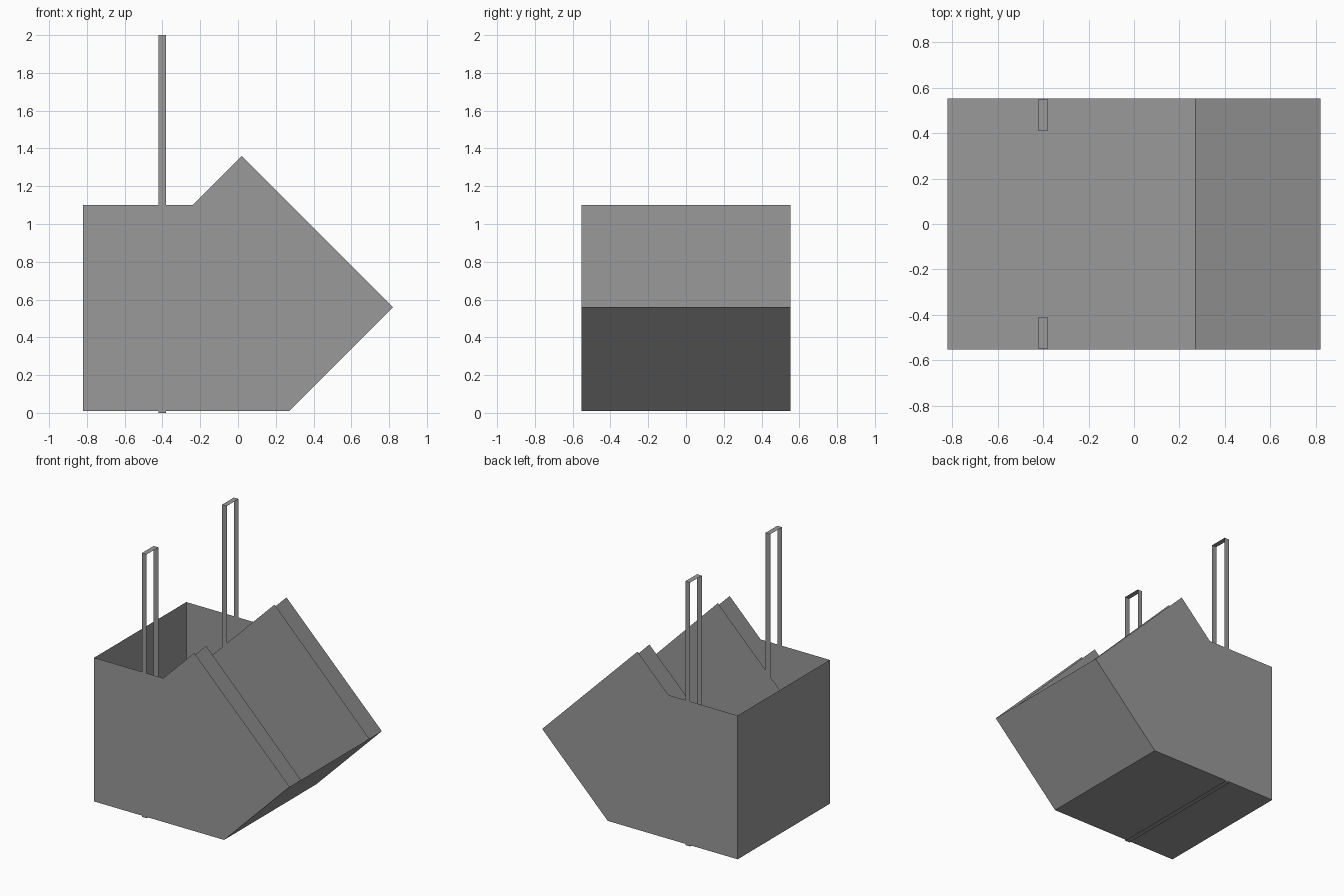
import bpy

if "Cube" in bpy.data.objects:
    bpy.data.objects.remove(bpy.data.objects["Cube"])

grey = bpy.data.materials.new("mid grey")
grey.diffuse_color = (0.32, 0.32, 0.32, 1)
grey.use_nodes = True
grey.node_tree.nodes["Principled BSDF"].inputs["Base Color"].default_value = grey.diffuse_color


def sheet(name, *polygons):
    """Thin unthickened sheet made of one or more flat polygons."""
    verts, faces = [], []
    for poly in polygons:
        faces.append(range(len(verts), len(verts) + len(poly)))
        verts += poly
    mesh = bpy.data.meshes.new(name)
    mesh.from_pydata(verts, [], [list(f) for f in faces])
    mesh.materials.append(grey)
    obj = bpy.data.objects.new(name, mesh)
    bpy.context.collection.objects.link(obj)
    return obj


def upright(profile, y):
    """Flat panel in the xz plane."""
    return [(x, y, z) for x, z in profile]


def across(a, b, y0, y1):
    """Rectangle swept along y between two xz points."""
    return [(a[0], y0, a[1]), (b[0], y0, b[1]), (b[0], y1, b[1]), (a[0], y1, a[1])]


W, INNER = 0.552, 0.41          # outer and inner half widths
X0, X1 = -0.42, -0.38           # strap edges
side = [(-0.82, 0.01), (0.27, 0.01), (0.82, 0.56), (0.02, 1.36), (-0.24, 1.10), (-0.82, 1.10)]
tilted = [(0.27, 0.01), (0.815, 0.555), (0.02, 1.36), (-0.53, 0.81)]

# Open container: rear end, floor and sloping front floor
sheet("end_wall", across(side[5], side[0], -W, W))
sheet("floor", across(side[0], side[1], -W, W))
sheet("sloping_floor", across(side[1], side[2], -W, W))

for s, label in ((-1, "front"), (1, "back")):
    # Outer side and tilted inner lining
    sheet(label + "_side", upright(side, s * W))
    sheet(label + "_inner_panel", upright(tilted, s * INNER))
    # Tall ribbon handle: outer leg, inner leg and top bridge
    y = s * (W - 0.001)
    leg = [(X0, 0), (X1, 0), (X1, 2), (X0, 2)]
    sheet(label + "_handle", upright(leg, y), upright(leg, s * INNER),
          across((X0, 2), (X1, 2), y, s * INNER))

# Ribbon passing under the floor
sheet("bottom_strap", across((X0, 0), (X1, 0), -W + 0.001, W - 0.001))
